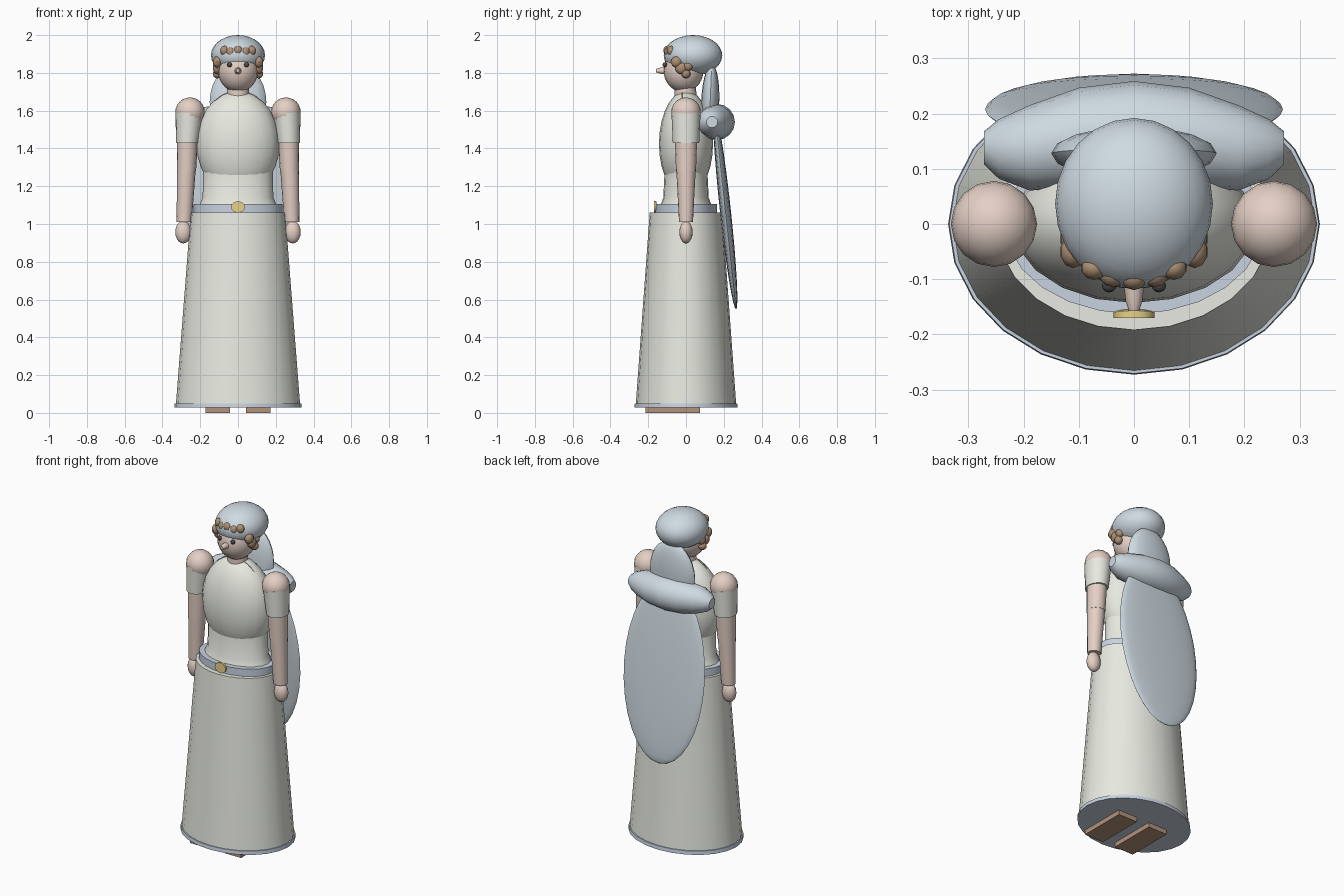
import bpy, bmesh, math
from mathutils import Matrix, Vector

if "Cube" in bpy.data.objects:
    bpy.data.objects.remove(bpy.data.objects["Cube"])


def mat(name, r, g, b):
    m = bpy.data.materials.new(name)
    m.diffuse_color = (r, g, b, 1)
    m.use_nodes = True
    m.node_tree.nodes["Principled BSDF"].inputs["Base Color"].default_value = m.diffuse_color
    return m


ROBE = mat("robe_cloth", 0.80, 0.82, 0.75)
VEIL = mat("veil_cloth", 0.62, 0.70, 0.76)
BELT = mat("belt_cloth", 0.58, 0.65, 0.75)
SKIN = mat("skin", 0.78, 0.63, 0.56)
HAIR = mat("hair", 0.42, 0.28, 0.18)
EYE = mat("eye", 0.08, 0.07, 0.07)
GOLD = mat("gold", 0.80, 0.64, 0.25)
LEATHER = mat("leather", 0.45, 0.29, 0.20)


def finish(name, bm, material, smooth=True):
    bmesh.ops.recalc_face_normals(bm, faces=bm.faces)
    me = bpy.data.meshes.new(name)
    bm.to_mesh(me)
    bm.free()
    me.materials.append(material)
    ob = bpy.data.objects.new(name, me)
    bpy.context.collection.objects.link(ob)
    if smooth:
        bpy.ops.object.select_all(action='DESELECT')
        ob.select_set(True)
        bpy.context.view_layer.objects.active = ob
        bpy.ops.object.shade_smooth_by_angle(angle=math.radians(40))
    return ob


def loft(name, sections, material, axis='z', n=20):
    """Capped loft through elliptical sections (centre, radius a, radius b)."""
    bm = bmesh.new()
    rings = []
    for c, a, b in sections:
        ring = []
        for i in range(n):
            t = 2 * math.pi * i / n
            u, v = a * math.cos(t), b * math.sin(t)
            off = {'z': (u, v, 0), 'x': (0, u, v), 'y': (u, 0, v)}[axis]
            ring.append(bm.verts.new(Vector(c) + Vector(off)))
        rings.append(ring)
    for r0, r1 in zip(rings, rings[1:]):
        for i in range(n):
            j = (i + 1) % n
            bm.faces.new((r0[i], r0[j], r1[j], r1[i]))
    bm.faces.new(rings[0])
    bm.faces.new(rings[-1])
    return finish(name, bm, material)


def ellipsoid(name, c, r, material, tilt=0, u=20, v=14):
    bm = bmesh.new()
    m = Matrix.Translation(c) @ Matrix.Rotation(tilt, 4, 'X') @ Matrix.Diagonal((*r, 1))
    bmesh.ops.create_uvsphere(bm, u_segments=u, v_segments=v, radius=1, matrix=m)
    return finish(name, bm, material)


# Skirt, hem and belt
loft("skirt", [((0, 0, .03), .33, .267), ((0, 0, 1.06), .25, .192)], ROBE, n=24)
loft("hem_band", [((0, 0, .028), .337, .273), ((0, 0, .05), .335, .271)], BELT, n=24)
loft("belt", [((0, 0, 1.055), .235, .163), ((0, 0, 1.105), .235, .163)], BELT, n=24)
loft("buckle", [((0, -.155, 1.09), .026, .022), ((0, -.158, 1.09), .037, .031),
                ((0, -.17, 1.09), .037, .031)], GOLD, 'y', 12)

# Torso and neck
loft("waist", [((0, 0, 1.10), .205, .135), ((0, 0, 1.14), .187, .12),
               ((0, 0, 1.29), .185, .113)], ROBE)
ellipsoid("chest", (0, 0, 1.425), (.22, .143, .28), ROBE)
loft("neck", [((0, 0, 1.62), .062, .06), ((0, -.005, 1.76), .056, .055)], SKIN, n=16)

# Thin neckline cord standing in the shoulder plane
cord = bpy.data.curves.new("neckline_cord", 'CURVE')
cord.dimensions = '3D'
cord.bevel_depth = .0025
cord.bevel_resolution = 1
sp = cord.splines.new('POLY')
sp.points.add(12)
for i, p in enumerate(sp.points):
    t = math.pi * i / 12
    p.co = (.163 * math.cos(t), -.022, 1.55 + .155 * math.sin(t), 1)
cord.materials.append(ROBE)
bpy.context.collection.objects.link(bpy.data.objects.new("neckline_cord", cord))

# Head and face
ellipsoid("head", (0, -.013, 1.815), (.107, .106, .118), SKIN)
loft("nose", [((0, -.10, 1.81), .02, .02), ((0, -.14, 1.812), .015, .015),
              ((0, -.158, 1.812), .009, .009)], SKIN, 'y', 12)
ellipsoid("hood", (0, .037, 1.893), (.143, .155, .107), VEIL, u=24)

# Curls along the brow
for i, x in enumerate((-.072, -.038, 0, .038, .072)):
    y = -.098 + 3.6 * x * x
    z = 1.918 - (.008 if i % 2 else 0)
    ellipsoid("brow_curl", (x, y, z), (.024, .022, .026), HAIR, u=10, v=8)

# Paired parts
for side, s in (("left", 1), ("right", -1)):
    ellipsoid(side + "_eye", (s * .045, -.112, 1.843), (.013, .012, .013), EYE, u=12, v=8)
    for y, z, r in ((-.05, 1.858, .03), (-.025, 1.825, .032), (0, 1.795, .024),
                    (.01, 1.835, .026)):
        ellipsoid(side + "_side_curl", (s * .11, y, z), (.024, r, r), HAIR, u=10, v=8)
    ellipsoid(side + "_shoulder", (s * .254, 0, 1.592), (.078, .078, .078), SKIN, u=16, v=12)
    loft(side + "_sleeve", [((s * .268, 0, 1.43), .06, .07),
                            ((s * .257, 0, 1.59), .074, .077)], ROBE, n=16)
    loft(side + "_upper_arm", [((s * .273, 0, 1.28), .051, .053),
                               ((s * .266, 0, 1.48), .056, .06)], SKIN, n=16)
    loft(side + "_forearm", [((s * .285, 0, 1.01), .04, .037),
                             ((s * .273, 0, 1.30), .05, .052)], SKIN, n=16)
    ellipsoid(side + "_hand", (s * .29, 0, .957), (.042, .035, .06), SKIN, u=16, v=10)
    # Sandal block
    bm = bmesh.new()
    m = Matrix.Translation((s * .107, -.07, .016)) @ Matrix.Diagonal((.128, .29, .032, 1))
    bmesh.ops.create_cube(bm, size=1, matrix=m)
    finish(side + "_sandal", bm, LEATHER, smooth=False)

# Veil falling behind the neck, shoulder roll and long back drape
ellipsoid("veil_fall", (0, .128, 1.645), (.15, .048, .20), VEIL, tilt=-.04, u=16)
half = [(.272, .138, .03), (.245, .136, .054), (.19, .138, .077), (.10, .155, .092)]
roll = ([((-x, y, 1.54), r, r) for x, y, r in half] + [((0, .163, 1.54), .096, .096)]
        + [((x, y, 1.54), r, r) for x, y, r in reversed(half)])
loft("shawl_roll", roll, VEIL, 'x', 16)
ellipsoid("back_drape", (0, .208, 1.075), (.27, .029, .53), VEIL, tilt=.108, u=24, v=16)
